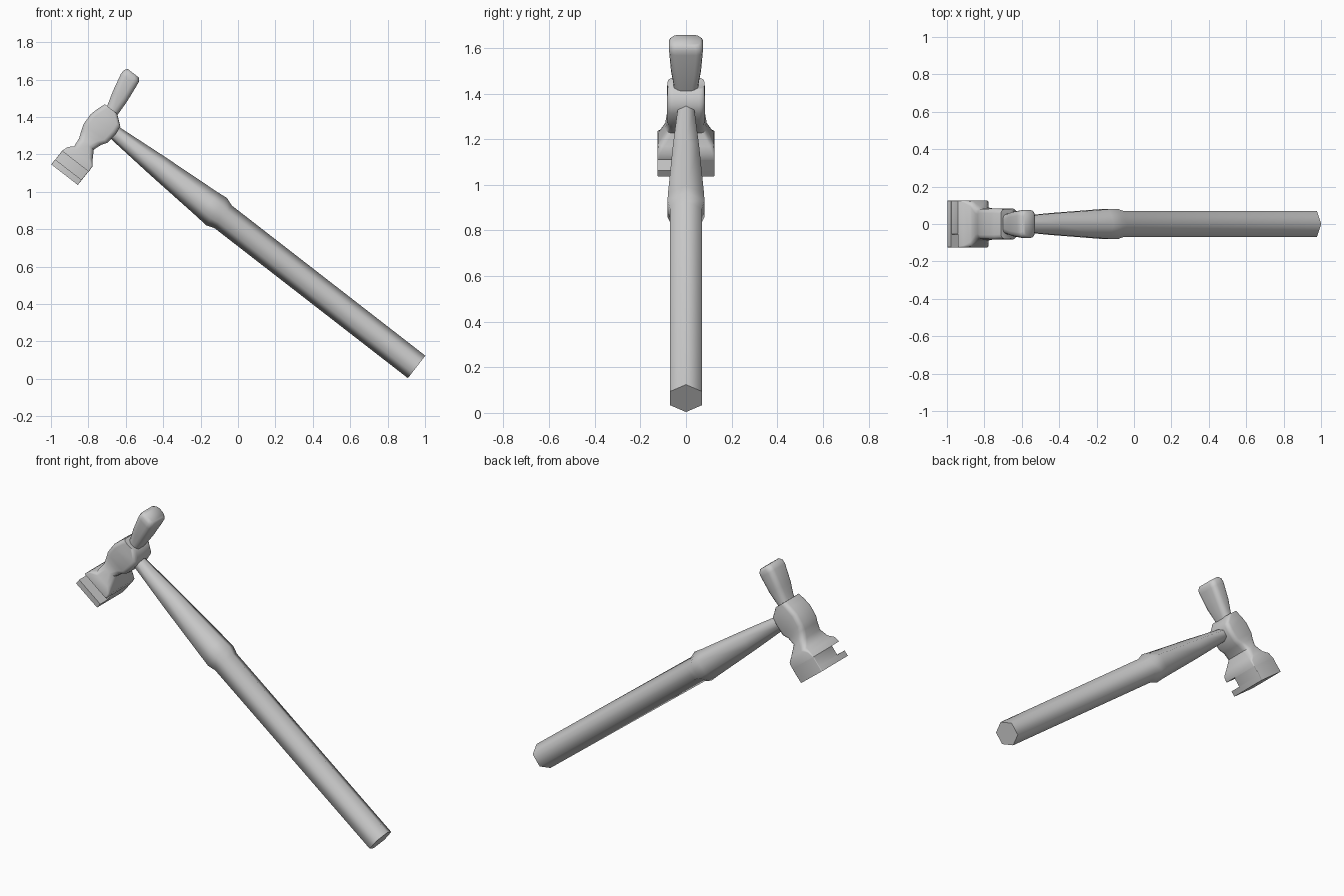
import bpy, bmesh, math
from mathutils import Vector

# Tilted tool frame: s runs along the handle from the butt, t along the head
ORIGIN = Vector((0.947, 0, 0.07))
S_AXIS = Vector((-0.79, 0, 0.613))
T_AXIS = Vector((0.613, 0, 0.79))


def place(s, y, t):
    return ORIGIN + S_AXIS * s + T_AXIS * t + Vector((0, y, 0))


def loft(name, rings, angle):
    """Skin a list of equal-length point rings and cap both ends."""
    bm = bmesh.new()
    loops = [[bm.verts.new(p) for p in ring] for ring in rings]
    n = len(loops[0])
    for a, b in zip(loops, loops[1:]):
        for i in range(n):
            j = (i + 1) % n
            bm.faces.new((a[i], a[j], b[j], b[i]))
    bm.faces.new(loops[0])
    bm.faces.new(loops[-1])
    bmesh.ops.recalc_face_normals(bm, faces=bm.faces)
    mesh = bpy.data.meshes.new(name)
    bm.to_mesh(mesh)
    bm.free()
    obj = bpy.data.objects.new(name, mesh)
    bpy.context.collection.objects.link(obj)
    bpy.context.view_layer.objects.active = obj
    obj.select_set(True)
    bpy.ops.object.shade_smooth_by_angle(angle=math.radians(angle))
    obj.select_set(False)
    return obj


def hexagon(s, half_y, half_t):
    """Cross-section of the handle, with corners on its top and bottom."""
    w = half_y / math.cos(math.radians(30))
    return [place(s, w * math.sin(a), half_t * math.cos(a))
            for a in (math.radians(60 * i) for i in range(6))]


def rounded_rect(t, s0, s1, y0, y1, r, steps=3):
    """Cross-section of the head at height t, with corner radius r."""
    pts = []
    corners = ((s1 - r, y1 - r), (s0 + r, y1 - r), (s0 + r, y0 + r), (s1 - r, y0 + r))
    for q, (cs, cy) in enumerate(corners):
        for k in range(steps + 1):
            a = math.radians(90 * (q + k / steps))
            pts.append(place(cs + r * math.cos(a), cy + r * math.sin(a), t))
    return pts


# Handle: straight grip, swollen shoulder, tapering neck
loft("handle", [hexagon(*p) for p in (
    (-0.01, 0.07, 0.076), (1.30, 0.07, 0.076), (1.345, 0.081, 0.092),
    (1.40, 0.079, 0.086), (1.75, 0.058, 0.062), (2.04, 0.036, 0.038),
    (2.10, 0.034, 0.036))], 70)

# Head: eye block, waist, flared poll, front slot and striking plate
loft("hammer_head", [rounded_rect(*p) for p in (
    (0.088, 2.085, 2.168, -0.080, 0.080, 0.025),
    (0.045, 2.030, 2.183, -0.083, 0.083, 0.025),
    (0.000, 2.025, 2.195, -0.083, 0.083, 0.025),
    (-0.065, 2.030, 2.193, -0.083, 0.083, 0.025),
    (-0.095, 2.050, 2.183, -0.083, 0.083, 0.030),
    (-0.140, 2.066, 2.165, -0.092, 0.092, 0.035),
    (-0.190, 2.036, 2.160, -0.120, 0.120, 0.025),
    (-0.215, 2.016, 2.185, -0.125, 0.125, 0.010),
    (-0.250, 2.015, 2.196, -0.125, 0.125, 0.004),
    (-0.250, 2.016, 2.196, -0.055, 0.125, 0.004),
    (-0.308, 2.017, 2.196, -0.055, 0.125, 0.004),
    (-0.308, 2.017, 2.197, -0.125, 0.125, 0.004),
    (-0.342, 2.018, 2.197, -0.125, 0.125, 0.004))], 50)

# Peen: widening tongue above the eye, with a softened tip
loft("peen", [rounded_rect(*p) for p in (
    (0.06, 2.080, 2.150, -0.055, 0.055, 0.030),
    (0.10, 2.080, 2.156, -0.055, 0.055, 0.030),
    (0.17, 2.083, 2.177, -0.066, 0.066, 0.030),
    (0.27, 2.094, 2.200, -0.074, 0.074, 0.030),
    (0.295, 2.098, 2.199, -0.074, 0.074, 0.030),
    (0.312, 2.112, 2.186, -0.064, 0.064, 0.026))], 60)
